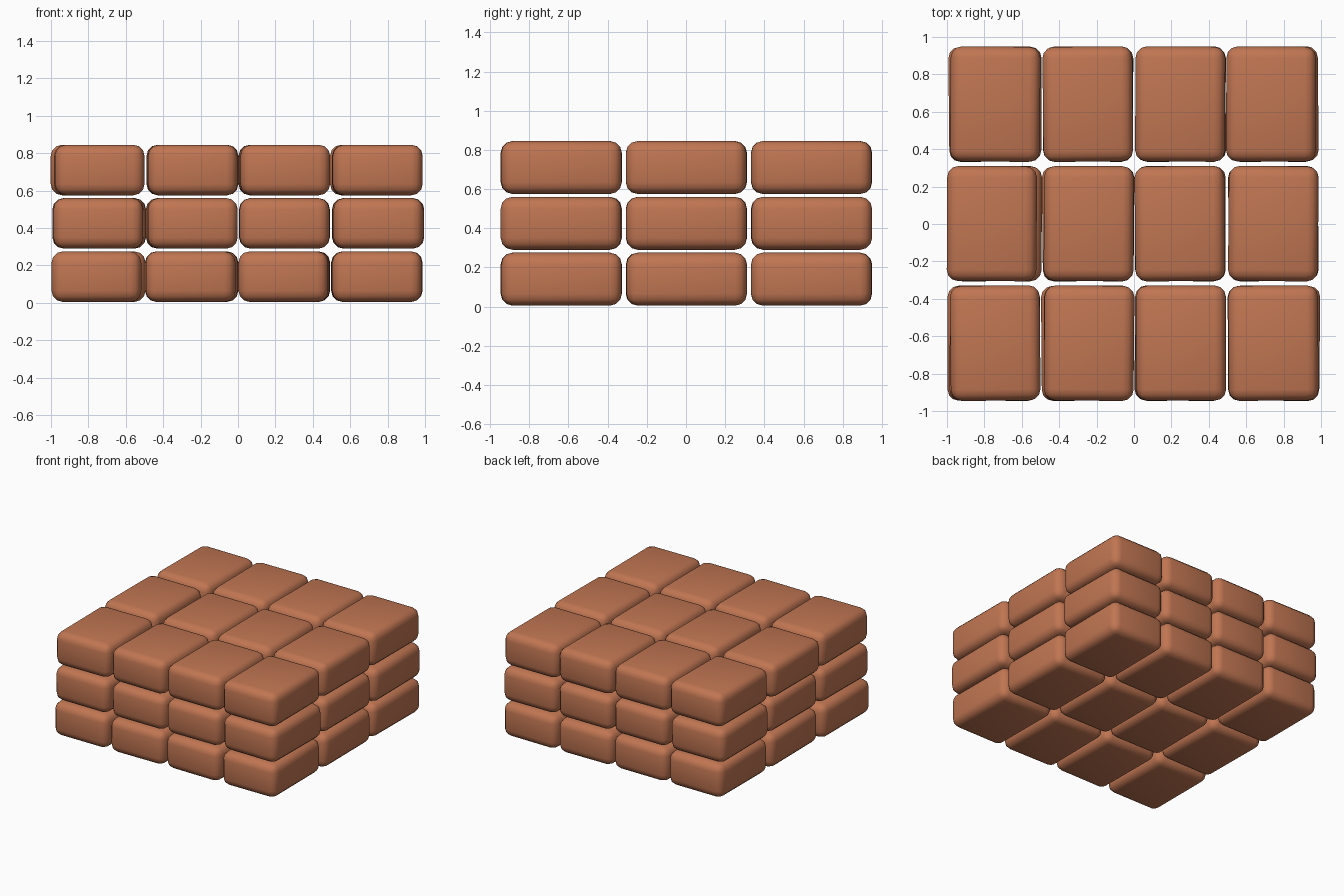
import bpy, math

if "Cube" in bpy.data.objects:
    bpy.data.objects.remove(bpy.data.objects["Cube"])

# Single terracotta material
clay = bpy.data.materials.new("terracotta clay")
clay.diffuse_color = (0.53, 0.18, 0.085, 1)
clay.use_nodes = True
clay.node_tree.nodes["Principled BSDF"].inputs["Base Color"].default_value = clay.diffuse_color

SIZE = (0.48, 0.615, 0.27)
COLUMNS = (-0.745, -0.245, 0.25, 0.745)
ROWS = (-0.637, 0.002, 0.641)
LAYERS = (0.14, 0.425, 0.71)

# Sideways shift (hundredths) of the four bricks, per layer and row
SHIFT = (
    ((-1.2, -1, -0.5, -0.3), (0.8, 0.5, 0, 0), (1, 0, 0, -0.5)),
    ((0, 0.3, -0.3, 0.8), (1.2, -0.5, -0.2, 0), (-0.5, 0, 0, 0)),
    ((0.3, 0.5, 0.2, 0), (-1.5, 0.3, -0.5, 0), (0.3, -0.2, -0.3, -1.2)),
)


def brick(name, location, turn):
    """Rounded block with slight hand-laid rotation."""
    bpy.ops.mesh.primitive_cube_add(size=1, location=location, rotation=(0, 0, turn))
    ob = bpy.context.object
    ob.name = name
    ob.scale = SIZE
    bpy.ops.object.transform_apply(location=False, rotation=False, scale=True)
    ob.data.materials.append(clay)
    bevel = ob.modifiers.new("rounded edges", "BEVEL")
    bevel.width = 0.06
    bevel.segments = 3
    bpy.ops.object.modifier_apply(modifier=bevel.name)
    bpy.ops.object.shade_smooth_by_angle(angle=math.radians(40))


# Three layers of three rows of four bricks
for k, z in enumerate(LAYERS):
    for j, y in enumerate(ROWS):
        for i, x in enumerate(COLUMNS):
            turn = math.radians(0.6) * math.sin(2.3 * i + 1.7 * j + 4.1 * k)
            brick(f"brick_layer{k + 1}_row{j + 1}_{i + 1}",
                  (x + SHIFT[k][j][i] / 100, y, z), turn)
